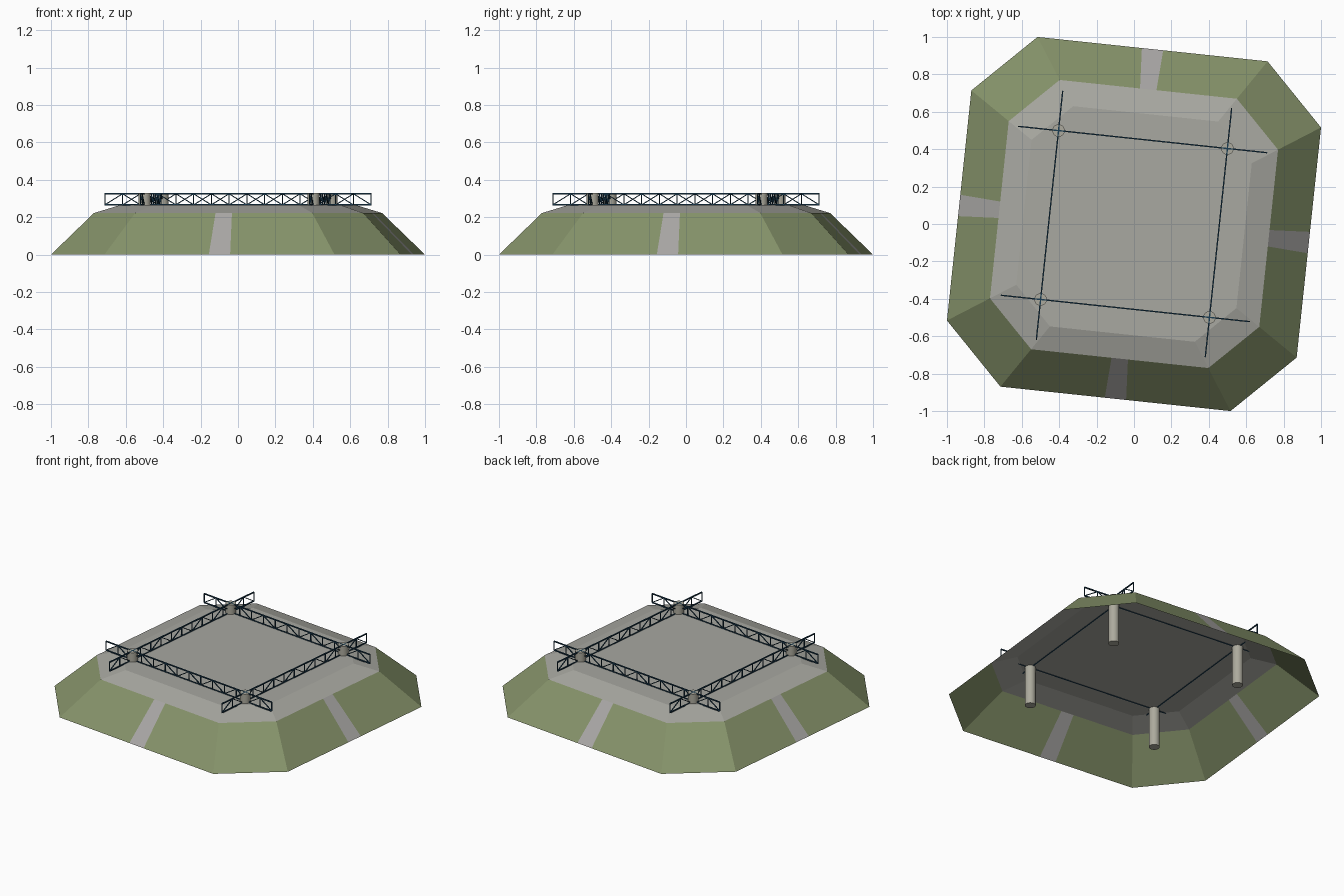
import bpy, bmesh, math
from mathutils import Matrix, Vector

if "Cube" in bpy.data.objects:
    bpy.data.objects.remove(bpy.data.objects["Cube"])

TURN = Matrix.Rotation(math.radians(-6.05), 4, 'Z')   # whole model sits slightly turned


def lin(c):
    c /= 255
    return c / 12.92 if c <= 0.04045 else ((c + 0.055) / 1.055) ** 2.4


def material(name, r, g, b):
    m = bpy.data.materials.new(name)
    m.diffuse_color = (lin(r), lin(g), lin(b), 1)
    m.use_nodes = True
    m.node_tree.nodes["Principled BSDF"].inputs["Base Color"].default_value = m.diffuse_color
    return m


GRASS = material("grass green", 134, 147, 106)
CONCRETE = material("roof grey", 168, 168, 161)
PATH = material("path grey", 170, 168, 166)
COLUMN = material("column grey", 172, 170, 157)
STEEL = material("steel blue", 26, 60, 82)


def finish(name, bm, mats):
    me = bpy.data.meshes.new(name)
    bm.transform(TURN)
    bm.to_mesh(me)
    bm.free()
    for m in mats:
        me.materials.append(m)
    ob = bpy.data.objects.new(name, me)
    bpy.context.collection.objects.link(ob)
    return ob


def ring(bm, half, z, path=0.0):
    """Chamfered square; each side is split at the path edges when path > 0."""
    along = [-0.658, -path, path, 0.658] if path else [-0.658, 0.658]
    return [bm.verts.new(Matrix.Rotation(k * math.pi / 2, 3, 'Z') @ Vector((half, a * half, z)))
            for k in range(4) for a in along]


def bridge(bm, low, high, is_path=lambda i: False):
    n = len(low)
    for i in range(n):
        j = (i + 1) % n
        f = bm.faces.new((low[i], low[j], high[j], high[i]))
        f.material_index = int(is_path(i))


# grass embankment, open below, with a path strip up each side
bm = bmesh.new()
bridge(bm, ring(bm, 0.94, 0.0, 0.061), ring(bm, 0.724, 0.222, 0.061), lambda i: i % 4 == 1)
finish("embankment", bm, [GRASS, PATH])

# roof: shallow sloped rim and flat deck
bm = bmesh.new()
deck = ring(bm, 0.592, 0.265)
bridge(bm, ring(bm, 0.724, 0.222), deck)
bm.faces.new(deck)
finish("roof", bm, [CONCRETE])

# four round columns through the roof
D = 0.454
for i, (sx, sy) in enumerate([(-1, -1), (1, -1), (1, 1), (-1, 1)]):
    bm = bmesh.new()
    bmesh.ops.create_cone(bm, cap_ends=True, segments=24, radius1=0.033, radius2=0.033, depth=0.328,
                          matrix=Matrix.Translation((sx * D, sy * D, 0.164)))
    ob = finish(f"column_{i + 1}", bm, [COLUMN])
    bpy.ops.object.select_all(action='DESELECT')
    ob.select_set(True)
    bpy.context.view_layer.objects.active = ob
    bpy.ops.object.shade_smooth_by_angle(angle=math.radians(40))


def bar(bm, a, b, t):
    """Square bar between two points."""
    a, b = Vector(a), Vector(b)
    d = b - a
    m = (Matrix.Translation((a + b) / 2) @ d.to_track_quat('Z', 'Y').to_matrix().to_4x4()
         @ Matrix.Diagonal((t, t, d.length, 1)))
    bmesh.ops.create_cube(bm, size=1, matrix=m)


# four flat lattice trusses crossing at the columns
L, N, Z0, Z1 = 0.668, 14, 0.266, 0.325
for k in range(4):
    bm = bmesh.new()
    xs = [-L + 2 * L * i / N for i in range(N + 1)]
    for z in (Z0, Z1):
        bar(bm, (-L, -D, z), (L, -D, z), 0.007)
    for i, x in enumerate(xs):
        bar(bm, (x, -D, Z0), (x, -D, Z1), 0.005)
        if i < N:
            lo, hi = (Z0, Z1) if i % 2 == 0 else (Z1, Z0)
            bar(bm, (x, -D, lo), (xs[i + 1], -D, hi), 0.005)
    bm.transform(Matrix.Rotation(k * math.pi / 2, 4, 'Z'))
    finish(f"truss_{k + 1}", bm, [STEEL])
